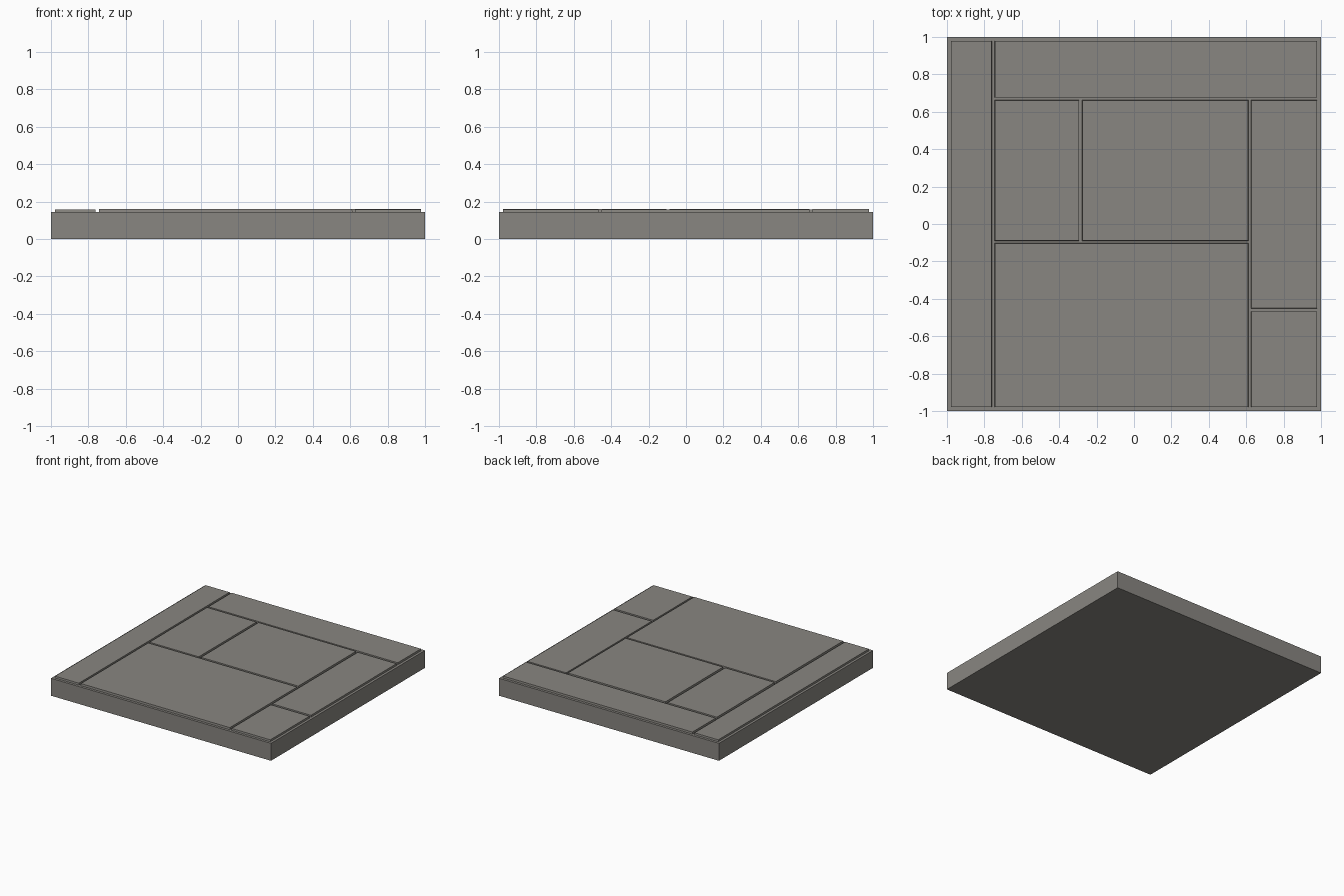
import bpy, bmesh
from mathutils import Matrix

if "Cube" in bpy.data.objects:
    bpy.data.objects.remove(bpy.data.objects["Cube"])

stone = bpy.data.materials.new("grey stone")
stone.diffuse_color = (0.25, 0.24, 0.22, 1)
stone.use_nodes = True
stone.node_tree.nodes["Principled BSDF"].inputs["Base Color"].default_value = stone.diffuse_color


def block(name, x0, x1, y0, y1, z0, z1, chamfer=0.0):
    """Box between two corners, with its top rim drawn in by the chamfer."""
    bm = bmesh.new()
    bmesh.ops.create_cube(bm, size=1, matrix=Matrix.Translation((0.5, 0.5, 0.5)))
    for v in bm.verts:
        c = chamfer if v.co.z > 0.5 else 0
        v.co = (x1 - c if v.co.x > 0.5 else x0 + c,
                y1 - c if v.co.y > 0.5 else y0 + c,
                z1 if v.co.z > 0.5 else z0)
    me = bpy.data.meshes.new(name)
    bm.to_mesh(me)
    bm.free()
    me.materials.append(stone)
    ob = bpy.data.objects.new(name, me)
    bpy.context.collection.objects.link(ob)


# Slab underneath
block("base_slab", -1, 1, -1, 1, 0, 0.143)

# Paving stones separated by thin grooves: x0, x1, y0, y1, top
pavers = {
    "left_paver": (-0.98, -0.76, -0.98, 0.98, 0.158),
    "back_paver": (-0.745, 0.98, 0.675, 0.98, 0.159),
    "small_middle_paver": (-0.745, -0.293, -0.09, 0.662, 0.160),
    "large_middle_paver": (-0.277, 0.612, -0.09, 0.662, 0.161),
    "front_paver": (-0.745, 0.612, -0.98, -0.102, 0.160),
    "right_paver": (0.625, 0.98, -0.452, 0.662, 0.158),
    "corner_paver": (0.625, 0.98, -0.98, -0.467, 0.158),
}
for name, (x0, x1, y0, y1, top) in pavers.items():
    block(name, x0, x1, y0, y1, 0.14, top, 0.002)
